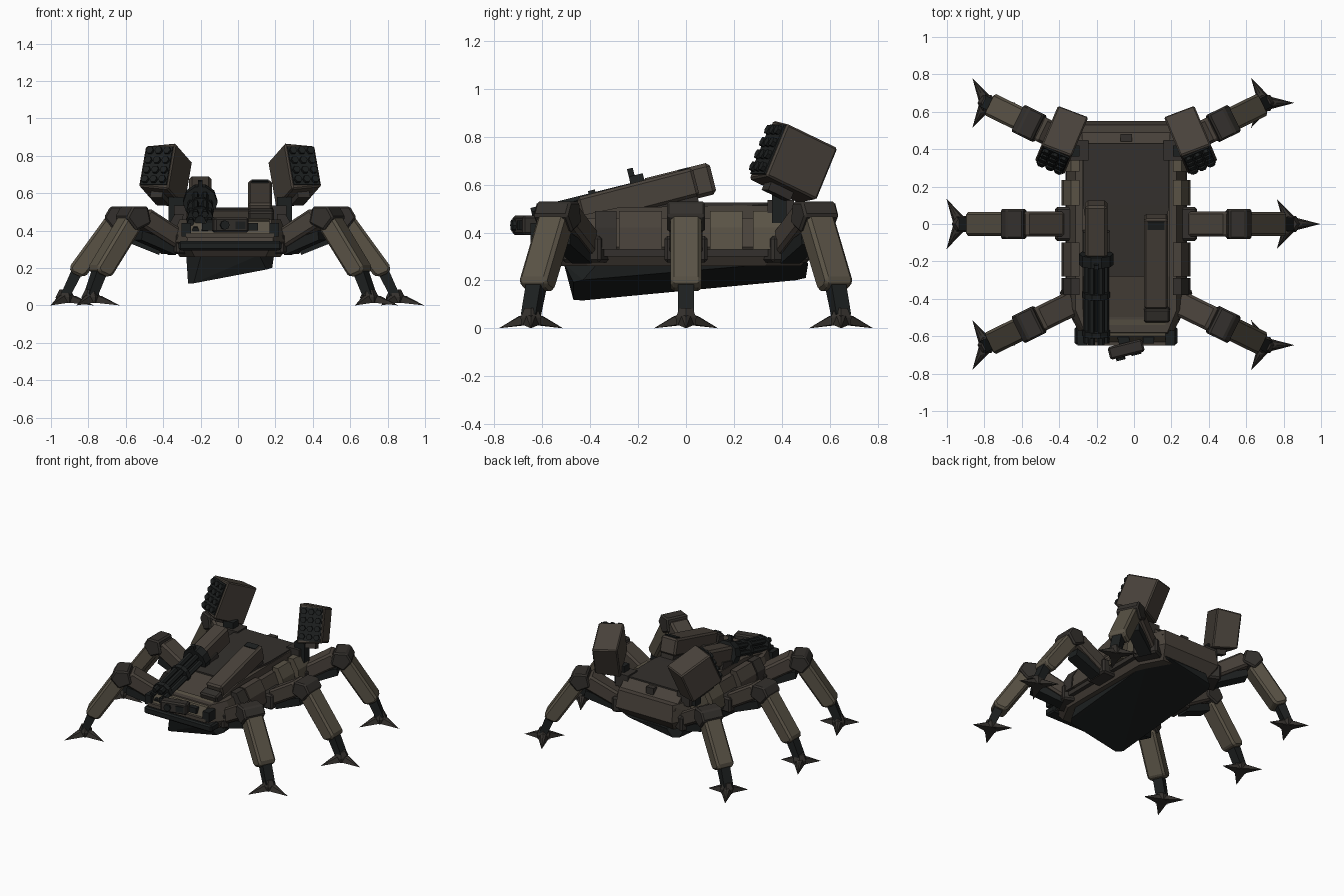
import bpy, bmesh
from math import radians, cos, sin, pi
from mathutils import Matrix, Vector

if "Cube" in bpy.data.objects:
    bpy.data.objects.remove(bpy.data.objects["Cube"])

T, R = Matrix.Translation, Matrix.Rotation
W = T((-0.042, 0, 0))          # symmetry axis sits slightly left of centre


def mat(name, c):
    m = bpy.data.materials.new(name)
    m.diffuse_color = (*c, 1)
    m.use_nodes = True
    m.node_tree.nodes["Principled BSDF"].inputs["Base Color"].default_value = m.diffuse_color
    return m


BROWN = mat("brown_armor", (0.066, 0.054, 0.043))
TAN = mat("tan_armor", (0.10, 0.085, 0.06))
UMBER = mat("umber_joint", (0.034, 0.03, 0.026))
DARK = mat("dark_metal", (0.012, 0.014, 0.014))


def solid(name, pts, m, M=None, bevel=0.0):
    """Convex solid around points."""
    bm = bmesh.new()
    for p in pts:
        bm.verts.new((M or Matrix()) @ Vector(p))
    bmesh.ops.convex_hull(bm, input=bm.verts[:])
    loose = [v for v in bm.verts if not v.link_faces]
    bmesh.ops.delete(bm, geom=loose, context='VERTS')
    bmesh.ops.dissolve_limit(bm, angle_limit=0.01, verts=bm.verts[:], edges=bm.edges[:])
    bmesh.ops.recalc_face_normals(bm, faces=bm.faces[:])
    bm.transform(W)
    me = bpy.data.meshes.new(name)
    bm.to_mesh(me)
    bm.free()
    me.materials.append(m)
    ob = bpy.data.objects.new(name, me)
    bpy.context.collection.objects.link(ob)
    if bevel:
        b = ob.modifiers.new("chamfer", 'BEVEL')
        b.width, b.segments = bevel, 1
    return ob


def box(name, x, y, z, m, M=None, bevel=0.0):
    return solid(name, [(a, b, c) for a in x for b in y for c in z], m, M, bevel)


def prism_y(name, prof, w, m, M=None, bevel=0.0):
    """Profile in (x, z), width along y."""
    return solid(name, [(u, s * w, z) for u, z in prof for s in (-1, 1)], m, M, bevel)


def prism_x(name, prof, w, m, M=None, bevel=0.0):
    """Profile in (y, z), width along x."""
    return solid(name, [(s * w, y, z) for y, z in prof for s in (-1, 1)], m, M, bevel)


def tube(name, x, z, r, y0, y1, m, M, n=8):
    pts = [(x + r * cos(2 * pi * i / n), y, z + r * sin(2 * pi * i / n))
           for y in (y0, y1) for i in range(n)]
    return solid(name, pts, m, M)


def octagon(hw, y0, y1, z, cx, cy, roll=0.0, pitch=0.0):
    out = []
    for s in (-1, 1):
        for x, y in ((hw, y0 + cy), (hw, y1 - cy), (hw - cx, y0), (hw - cx, y1)):
            out.append((s * x, y, z + roll * s * x + pitch * y))
    return out


# hull, deck and nose
solid("hull", octagon(.27, -.56, .48, .26, .08, .15) + octagon(.32, -.62, .55, .34, .09, .17)
      + octagon(.27, -.58, .53, .46, .05, .12), BROWN)
solid("belly", octagon(.235, -.51, .51, .27, .08, .14)
      + octagon(.225, -.47, .5, .20, .03, .04, .19, .095), DARK)
prism_x("upper_deck", [(-.6, .42), (-.52, .455), (-.28, .505), (.43, .515), (.53, .42)], .235, BROWN)
solid("deck_plate", [(s * x, y, z) for s in (-1, 1) for x, y, z in
      ((.21, .43, .525), (.23, .38, .525), (.23, .1, .525), (.17, -.28, .515),
       (.21, .43, .5), (.23, .1, .5), (.17, -.28, .49))], UMBER)
box("rear_latch", (-.03, .03), (.44, .48), (.45, .515), UMBER)
prism_x("nose_plate", [(-.63, .385), (-.6, .45), (-.51, .465), (-.51, .385)], .21, TAN)
prism_x("nose_lip", [(-.65, .36), (-.65, .385), (-.5, .385), (-.5, .36)], .235, BROWN)
box("nose_bumper", (-.275, .275), (-.645, -.55), (.295, .345), DARK, bevel=.01)
for s in (-1, 1):
    box("nose_bracket", (s * .21, s * .26), (-.65, -.57), (.37, .44), DARK)
    box("nose_vent", (s * .09, s * .15), (-.64, -.6), (.4, .44), DARK)

# side armour panels
for s in (-1, 1):
    for y0, y1, m in ((-.38, -.29, UMBER), (-.28, -.1, BROWN), (.1, .235, TAN), (.28, .41, TAN)):
        solid("side_panel", [(s * x, y, z) for y in (y0, y1) for x, z in
              ((.26, .33), (.345, .33), (.335, .42), (.295, .49), (.25, .49))], m)
    box("side_rail", (s * .26, s * .325), (-.36, .36), (.30, .33), UMBER)

# sensor camera on the nose
C = T((0, -.67, .43)) @ R(radians(14), 4, 'Z')
box("sensor_camera", (-.095, .095), (-.035, .035), (-.04, .04), UMBER, C, .01)
tube("sensor_lens", -.04, 0, .025, -.05, -.03, DARK, C)
box("sensor_window", (.02, .075), (-.042, -.03), (-.02, .02), DARK, C)
box("sensor_mount", (-.03, .03), (0, .12), (-.03, .01), DARK, C)

# rotary gun on the left
G = T((-.16, -.15, .565)) @ R(radians(14), 4, 'X')
box("gun_housing", (-.06, .06), (-.02, .27), (-.07, .065), BROWN, G, .015)
box("gun_cradle", (-.07, .07), (-.02, .1), (-.12, -.03), UMBER, G)
tube("gun_collar", 0, 0, .092, -.07, -.01, DARK, G, 10)
tube("gun_core", 0, 0, .03, -.47, 0, DARK, G)
for i in range(6):
    a = pi / 3 * i
    tube("gun_barrel", .05 * cos(a), .05 * sin(a), .019, -.5, -.03, DARK, G, 6)
for y in (-.46, -.25):
    tube("gun_clamp", 0, 0, .074, y, y + .03, DARK, G, 10)
box("gun_sight", (-.012, .012), (-.07, -.045), (.08, .12), DARK, G)

# twin housing on the right
B = T((.16, -.2, .55)) @ R(radians(14.5), 4, 'X')
box("right_housing", (-.065, .065), (-.25, .25), (-.06, .06), BROWN, B, .012)
box("right_housing_port", (-.045, .045), (.19, .235), (.05, .066), DARK, B)
box("right_housing_base", (-.05, .05), (-.1, .24), (-.12, -.05), UMBER, B)
box("right_housing_muzzle", (-.065, .075), (-.33, -.255), (-.03, .035), UMBER, B, .01)

# missile pods: outer side is slightly lower than the inner side
for s in (-1, 1):
    P = T((s * .35, .44, .70)) @ R(s * radians(23), 4, 'Z') @ R(radians(-24), 4, 'X')
    solid("missile_pod", [(s * x, y, k * h) for x, h in ((-.085, .135), (.088, .118))
          for y in (-.112, .138) for k in (-1, 1)], BROWN, P, .008)
    box("missile_pod_face", (-.075, .075), (-.12, -.09), (-.112, .112), DARK, P)
    for i in range(3):
        for j in range(4):
            tube("missile_tube", -.05 + .05 * i, -.084 + .056 * j, .021, -.137, -.11, DARK, P, 6)
    box("pod_foot", (-.035, .035), (-.06, .05), (-.16, -.12), UMBER, P)
    box("pod_post", (s * .25, s * .33), (.36, .42), (.44, .58), DARK)
    box("pod_bracket", (s * .20, s * .30), (.34, .45), (.44, .535), UMBER)

# legs: profiles are (outward, z) from the hip
COXA = [(0, .40), (.2, .52), (.26, .43), (.02, .29)]
KNEE = [(.20, .44), (.22, .53), (.31, .53), (.345, .47), (.29, .40)]
SHIN = [(.29, .49), (.33, .48), (.53, .205), (.52, .175), (.46, .15), (.435, .165), (.25, .41)]
ANKLE = [(.44, .21), (.50, .23), (.575, .06), (.53, .04)]
PISTON = [(.03, .33), (.24, .40), (.25, .35), (.05, .27)]


def leg(name, x, y, ang, lean):
    M = T((x, y, 0)) @ R(ang, 4, 'Z')

    def part(suffix, prof, w, m, bevel=0.0):
        # corner legs carry their knees further out above the same foot
        prof = [(u + lean * min(1, z / .45), z) for u, z in prof]
        prism_y(name + suffix, prof, w, m, M, bevel)

    box(name + "_hip", (-.09, .05 + lean), (-.09, .09), (.275, .385), UMBER, M, .012)
    part("_thigh", COXA, .068, BROWN, .014)
    part("_piston", PISTON, .045, DARK)
    part("_knee", KNEE, .08, UMBER, .01)
    part("_shin", SHIN, .064, TAN, .014)
    part("_ankle", ANKLE, .034, DARK)
    F = T(M @ Vector((.553, 0, 0)))
    solid(name + "_foot", [(r * cos(pi / 3 * i), r * sin(pi / 3 * i), z)
          for r, z in ((.045, .012), (.05, .045), (.03, .085)) for i in range(6)], UMBER, F)
    # claws keep the same heading on every foot
    for k in range(3):
        solid(name + "_claw", [(.02, -.035, .015), (.02, .035, .015), (.03, -.02, .055),
              (.03, .02, .055), (.06, 0, .05), (.155, 0, 0)], UMBER, F @ R(2 * pi / 3 * k, 4, 'Z'))


for side, s in (("right", 1), ("left", -1)):
    for row, x, y, a, lean in (("front", .248, -.405, -26, .03), ("middle", .33, 0, 0, 0),
                               ("rear", .248, .405, 26, .03)):
        ang = radians(a) if s > 0 else pi - radians(a)
        leg(f"{side}_{row}_leg", s * x, y, ang, lean)
